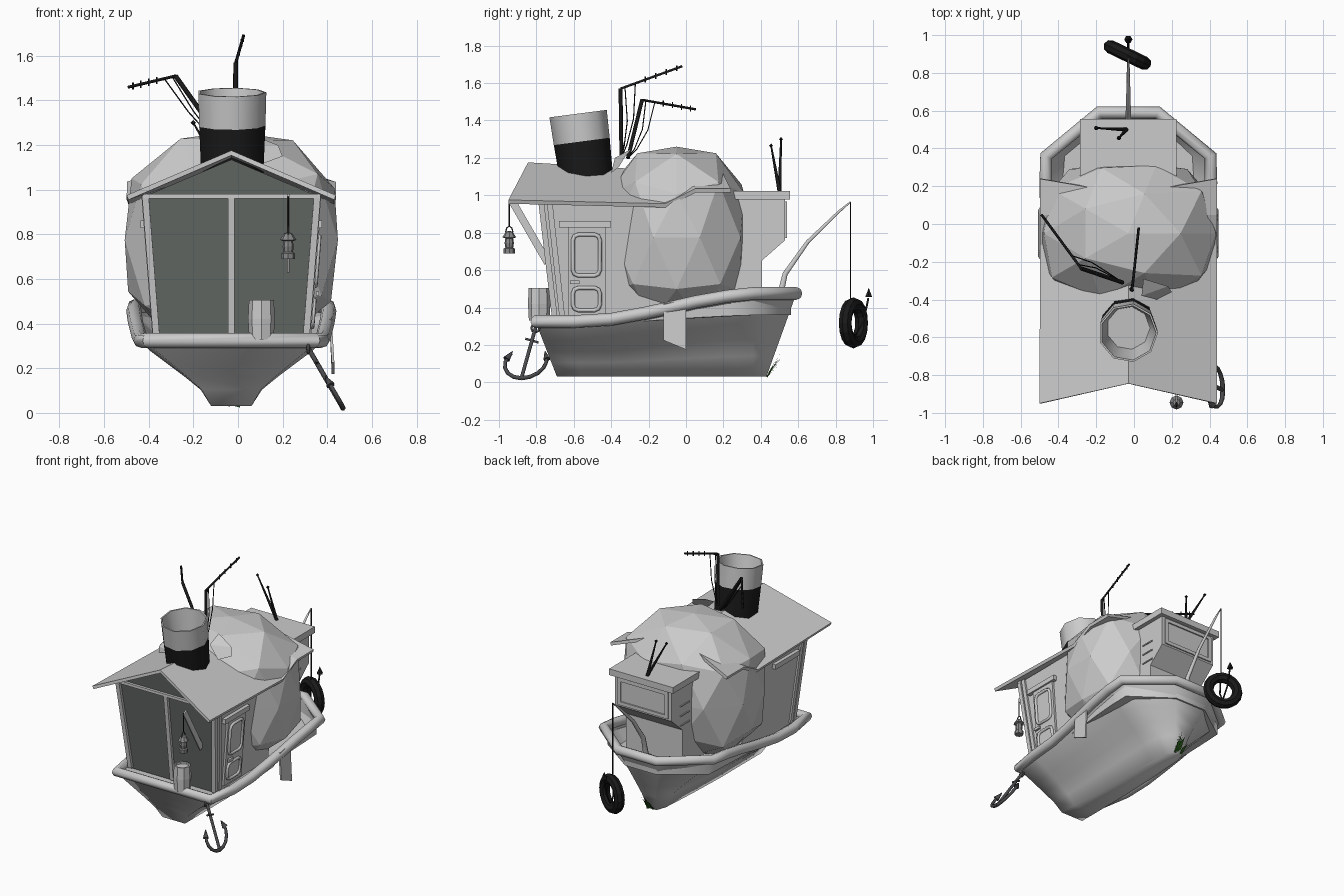
import bpy, bmesh, math, random
from mathutils import Vector

if "Cube" in bpy.data.objects:
    bpy.data.objects.remove(bpy.data.objects["Cube"])
random.seed(2)
CX = -0.03  # centre line of the boat


def material(name, c):
    m = bpy.data.materials.new(name)
    m.diffuse_color = (*c, 1)
    m.use_nodes = True
    m.node_tree.nodes["Principled BSDF"].inputs["Base Color"].default_value = m.diffuse_color
    return m


BLACK = material("black", (.01, .01, .01))
IRON = material("iron", (.07, .07, .075))
GREY = material("lantern_grey", (.25, .25, .25))
GLASS = material("dark_glass", (.13, .145, .135))
GREEN = material("weed_green", (.02, .09, .01))


def mesh(name, verts, faces, mat=None):
    me = bpy.data.meshes.new(name)
    me.from_pydata([tuple(v) for v in verts], [], faces)
    bm = bmesh.new()
    bm.from_mesh(me)
    bmesh.ops.remove_doubles(bm, verts=bm.verts, dist=1e-5)
    bmesh.ops.recalc_face_normals(bm, faces=bm.faces)
    bm.to_mesh(me)
    bm.free()
    ob = bpy.data.objects.new(name, me)
    bpy.context.collection.objects.link(ob)
    if mat:
        me.materials.append(mat)
    return ob


def select(ob):
    bpy.ops.object.select_all(action='DESELECT')
    ob.select_set(True)
    bpy.context.view_layer.objects.active = ob


def smooth(ob, deg=50):
    select(ob)
    bpy.ops.object.shade_smooth_by_angle(angle=math.radians(deg))


def loft(name, rings, mat=None, cap=True):
    n = len(rings[0])
    f = [(r * n + i, r * n + (i + 1) % n, (r + 1) * n + (i + 1) % n, (r + 1) * n + i)
         for r in range(len(rings) - 1) for i in range(n)]
    if cap:
        f += [tuple(range(n)), tuple(range((len(rings) - 1) * n, len(rings) * n))]
    return mesh(name, [v for r in rings for v in r], f, mat)


def lathe(name, prof, n, loc, mat=None, rx=0):
    rings = [[(r * math.cos(2 * math.pi * i / n), r * math.sin(2 * math.pi * i / n), z)
              for i in range(n)] for r, z in prof]
    ob = loft(name, rings, mat, False)
    ob.location, ob.rotation_euler = loc, (rx, 0, 0)
    return ob


def tube(name, pts, r, mat=None, cyclic=False, taper=1, res=1):
    cu = bpy.data.curves.new(name, 'CURVE')
    cu.dimensions, cu.bevel_depth, cu.bevel_resolution, cu.use_fill_caps = '3D', r, res, True
    s = cu.splines.new('POLY')
    s.points.add(len(pts) - 1)
    for i, p in enumerate(pts):
        s.points[i].co = (*p, 1)
        s.points[i].radius = 1 + (taper - 1) * i / (len(pts) - 1)
    s.use_cyclic_u = cyclic
    ob = bpy.data.objects.new(name, cu)
    bpy.context.collection.objects.link(ob)
    if mat:
        cu.materials.append(mat)
    select(ob)
    bpy.ops.object.convert(target='MESH')
    return ob


def beam(name, p, q, w, d, side=(1, 0, 0), mat=None):
    p, q = Vector(p), Vector(q)
    z = (q - p).normalized()
    x = Vector(side)
    x = (x - z * x.dot(z)).normalized()
    y = z.cross(x)
    ring = [x * w / 2 * a + y * d / 2 * b for a, b in ((1, 1), (-1, 1), (-1, -1), (1, -1))]
    return loft(name, [[p + v for v in ring], [q + v for v in ring]], mat)


# hull: (half width, y, z) stations from bow to stern at rim and keel
top = [(.155, .59, .475), (.435, .36, .475), (.437, .22, .46), (.433, .05, .43), (.428, -.08, .40),
       (.42, -.22, .37), (.412, -.4, .337), (.405, -.6, .325), (.375, -.805, .325)]
keel = [(.035, .43), (.06, .36), (.07, .22), (.08, .05), (.085, -.08), (.09, -.22), (.09, -.4), (.09, -.56),
        (.09, -.69)]


def ring(t, f, inset=0, sink=0):
    half = [(k[0] + (a[0] - k[0]) * f - inset, k[1] + (a[1] - k[1]) * t - inset * (a[1] > .5),
             .03 + (a[2] - .03) * t - sink * (a[2] - .31)) for a, k in zip(top, keel)]
    return [(CX + x, y, z) for x, y, z in half] + [(CX - x, y, z) for x, y, z in reversed(half)]


smooth(loft("hull", [ring(t, f) for t, f in ((0, 0), (.25, .15), (.45, .38), (.65, .63), (.85, .88), (1, 1))]
            + [ring(1, 1, .025), ring(1, 1, .03, .7)]), 75)
smooth(tube("hull_rail", ring(1, 1), .034, None, True, res=2), 60)

# front cabin, tapered, with a gable front
def wall(z):
    return .34 + .05 * (z - .33) / .64


def front(x, z, off=0):
    return (CX + x, -.69 - .075 * (z - .33) / .64 - off, z)


outline = [(-.34, .32), (.34, .32), (.39, .97), (0, 1.135), (-.39, .97)]
loft("cabin", [[front(x, z) for x, z in outline], [(CX + x, -.1, z) for x, z in outline]])
mesh("front_glass", [front(x, z, .005) for x, z in outline], [(0, 1, 2, 3, 4)], GLASS)
for s in (-1, 1):
    beam("corner_post", front(s * .335, .33, .01), front(s * .385, .97, .01), .03, .03)
    beam("side_post", (CX + s * .345, -.66, .33), (CX + s * .395, -.73, .97), .015, .03)
    beam("header_beam", (CX + s * .39, -.68, .845), (CX + s * .39, -.4, .845), .035, .035)
beam("centre_post", front(0, .33, .01), front(0, .97, .01), .03, .03)
beam("top_beam", front(-.4, .97, .01), front(.4, .97, .01), .02, .03, (0, 0, 1))


# side door with two rounded panels
def on_wall(y, z, off):
    return (CX + wall(z) + off, y, z)


beam("door", on_wall(-.53, .35, .006), on_wall(-.53, .83, .006), .2, .02, (0, 1, 0))
for z0, z1 in ((.57, .79), (.385, .505)):
    c, pts = .03, []
    for cy, cz, a0 in ((-.46 - c, z1 - c, 0), (-.605 + c, z1 - c, 90),
                       (-.605 + c, z0 + c, 180), (-.46 - c, z0 + c, 270)):
        for k in range(3):
            a = math.radians(a0 + 45 * k)
            pts.append(on_wall(cy + c * math.cos(a), cz + c * math.sin(a), .018))
    tube("door_panel_frame", pts, .011, None, True)
beam("door_handle", on_wall(-.62, .535, .03), on_wall(-.57, .535, .03), .02, .015, (0, 0, 1))

# gable roof, kinked where the ball pushes through it
eave = [(-.95, .965), (-.11, .945), (.05, 1.025), (.24, 1.025)]
ridge = [(-.845, 1.165), (-.11, 1.12), (.05, 1.15), (.16, 1.18)]
rv = [(CX + x, y, z) for e, r in zip(eave, ridge) for x, (y, z) in ((-.465, e), (0, r), (.465, e))]
roof = mesh("roof", rv, [(3 * r + c, 3 * r + c + 1, 3 * r + c + 4, 3 * r + c + 3)
                         for r in range(3) for c in range(2)])
sol = roof.modifiers.new("thickness", 'SOLIDIFY')
sol.thickness, sol.offset = .022, 0

# faceted ball in the middle, swollen towards a box shape
bpy.ops.mesh.primitive_ico_sphere_add(subdivisions=2, radius=1, location=(CX, -.05, .775))
ball = bpy.context.object
ball.name, ball.scale = "faceted_ball", (.485, .385, .485)
for v in ball.data.vertices:
    v.co /= sum(abs(c) ** 2.8 for c in v.co) ** (1 / 2.8)
mesh("bent_flap", [(.05, -.29, 1.25), (.18, -.33, 1.2), (.2, -.36, 1.15), (.12, -.4, 1.12), (.04, -.38, 1.2)],
     [(0, 1, 4), (1, 2, 3, 4)])

# rear cabin with overhanging window box
prof = [(.1, .38), (.405, .38), (.405, .65), (.53, .76), (.53, .98), (.1, .98)]
loft("rear_cabin", [[(CX + x, y, z) for y, z in prof] for x in (-.225, .225)])
beam("rear_roof", (CX, .1, 1), (CX, .557, 1), .51, .045)
for z in (.785, .955):
    beam("rear_window_rail", (CX - .2, .532, z), (CX + .2, .532, z), .025, .015, (0, 0, 1))
for s in (-1, 1):
    beam("rear_window_stile", (CX + s * .19, .532, .78), (CX + s * .19, .532, .96), .025, .015)
    for z in (.69, .76, .83):
        beam("side_slat", (CX + s * .227, .33, z), (CX + s * .227, .43, z), .01, .008)
beam("rod_holder", (CX - .03, .5, .42), (CX + .03, .5, .42), .06, .05, (0, 0, 1))

# funnel: black base, pale open top
smooth(lathe("funnel_base", [(0, 0), (.142, 0), (.153, .25)], 9, (CX, -.525, 1.04), BLACK, .13), 60)
smooth(lathe("funnel_top", [(.153, .25), (.157, .4), (.147, .4), (.115, .2), (0, .2)], 9, (CX, -.525, 1.04),
             None, .13), 60)

# roof aerials with cross bars and sagging cables
for base, elbow, tip in (((-.015, -.345, 1.2), (-.01, -.35, 1.57), (.025, -.02, 1.69)),
                         ((-.06, -.31, 1.2), (-.28, -.235, 1.51), (-.49, .05, 1.46))):
    tube("aerial_mast", [base, elbow], .011, BLACK)
    tube("aerial_boom", [elbow, tip], .007, BLACK)
    b, e, t = Vector(base), Vector(elbow), Vector(tip)
    for k in range(4):
        c = e.lerp(t, .4 + .17 * k)
        tube("aerial_bar", [c - Vector((0, 0, .016)), c + Vector((0, 0, .016))], .004, BLACK)
    for k in (.12, .4):
        a = e.lerp(t, k * .6)
        tube("aerial_cable", [a, a.lerp(b, .4) + Vector((0, .02, -.03)), a.lerp(b, .75) + Vector((0, .01, -.03)), b],
             .003, BLACK)
for tip in ((-.2, .508, 1.3), (-.08, .455, 1.265)):
    tube("whip_aerial", [(-.04, .5, 1.02), tip], .011, BLACK, taper=.4)
    lathe("whip_tip", [(0, -.012), (.012, 0), (0, .012)], 6, tip, BLACK)

# lantern, its bracket and the barrel
beam("lantern_bracket", (.225, -.93, .97), (.225, -.74, .64), .01, .04)
tube("lantern_wire", [(.225, -.945, .97), (.225, -.945, .83)], .004, BLACK)
tube("lantern_handle", [(.225, -.945 + .02 * math.cos(a), .8 + .035 * math.sin(a))
                        for a in (0, .8, 1.57, 2.3, 3.14)], .004, IRON)
lathe("lantern", [(0, .69), (.03, .69), (.03, .715), (.021, .72), (.025, .745), (.021, .77),
                  (.037, .775), (.018, .805), (0, .81)], 8, (.225, -.945, 0), GREY)
lathe("barrel", [(0, .33), (.055, .33), (.06, .42), (.056, .505), (.046, .505), (.046, .49), (0, .49)],
      8, (.105, -.785, 0))

# anchor hanging off the front corner
a0, a1 = Vector((.315, -.805, .29)), Vector((.47, -.88, .022))
d = (a0 - a1).normalized()
tube("anchor_shank", [a0, a1], .011, IRON)
tube("anchor_ring", [a0 + Vector((0, .022 * math.cos(k * .785), .022 * math.sin(k * .785)))
                     for k in range(8)], .007, IRON, True)
m = a0.lerp(a1, .25)
tube("anchor_stock", [m - Vector((0, .035, -.01)), m + Vector((0, .035, -.01))], .007, IRON)
for s in (-1, 1):
    v = Vector((.03, s, .01)).normalized()
    pts = [a1 + v * .11 * math.sin(a) + d * .1 * (1 - math.cos(a)) for a in (0, .4, .8, 1.2, 1.6, 2.15)]
    tube("anchor_arm", pts, .013, IRON, taper=.7)
    tube("anchor_fluke", [pts[-2].lerp(pts[-1], .3) + v * .004, pts[-1] - v * .005 + d * .015], .02, IRON, taper=.1)

# fishing rod with line, tyre and hook
tube("fishing_rod", [(CX, .5, .45), (CX, .53, .58), (CX, .65, .75), (CX, .82, .915), (CX, .88, .965)],
     .02, None, taper=.2)
tube("fishing_line", [(CX, .88, .965), (CX, .88, .44)], .004, BLACK)
bpy.ops.mesh.primitive_torus_add(major_radius=.101, minor_radius=.036, major_segments=16, minor_segments=8,
                                 location=(CX - .005, .895, .318), rotation=(math.pi / 2, 0, -.45))
bpy.context.object.name = "tyre"
bpy.context.object.data.materials.append(BLACK)
tube("hook", [(CX, .88, .44), (CX, .87, .3), (CX, .9, .24), (CX, .95, .33), (CX, .975, .45)], .006, BLACK)
lathe("hook_barb", [(0, .455), (.022, .455), (0, .505)], 6, (CX, .977, 0), BLACK)

# plank hung over the side
loft("hanging_plank", [[(x + o, y, z) for o in (0, .012)] + [(x + o, y, z2) for o in (.024, .012)]
                       for x, y, z, z2 in ((.408, -.12, .42, .225), (.408, 0, .44, .175))])

# weeds at the foot of the bow
for i in range(10):
    dx, h = random.uniform(-.04, .06), random.uniform(.05, .1)
    y, z = .43 + .002 * i, .03 + .004 * i
    c = Vector((CX + dx * .5, y, z))
    mesh("weed_blade", [c + Vector((-.012, 0, 0)), c + Vector((.012, .004, -.006)), c + Vector((.008, .03, h * .5)),
                        c + Vector((dx * .4, .062, h))], [(0, 1, 2), (0, 2, 3)], GREEN)
